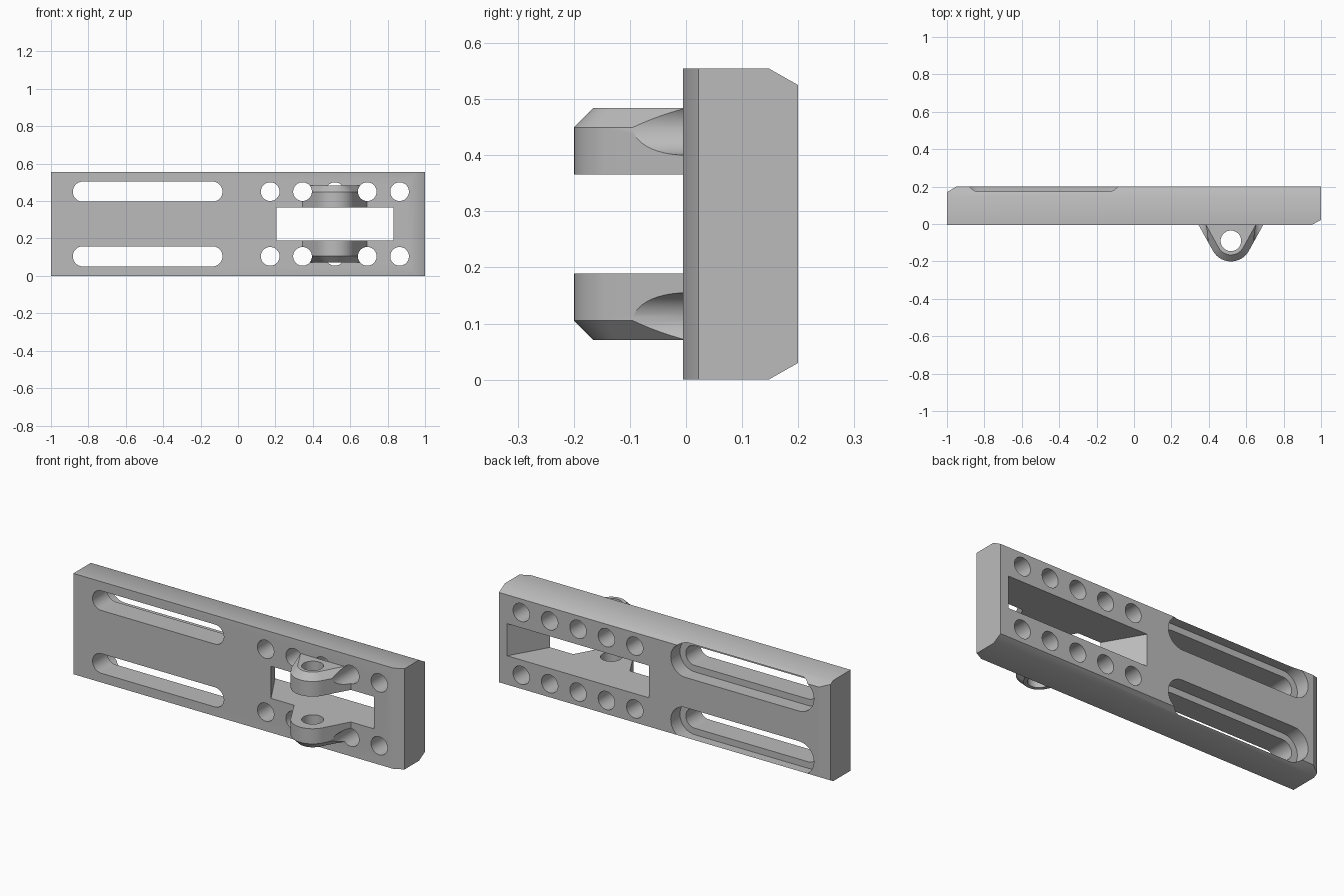
import bpy, bmesh
from math import cos, sin, pi, radians
from mathutils import Vector

if "Cube" in bpy.data.objects:
    bpy.data.objects.remove(bpy.data.objects["Cube"])

HEIGHT, FRONT, BACK = 0.555, -0.005, 0.2
MID = HEIGHT / 2
ROWS = (MID - 0.173, MID + 0.173)      # heights of the two hole rows
PIVOT_X, PIVOT_Y = 0.518, -0.09
PITCH = 0.173

grey = bpy.data.materials.new("mid grey")
grey.use_nodes = True
colour = (0.5, 0.5, 0.5, 1)
grey.diffuse_color = colour
grey.node_tree.nodes["Principled BSDF"].inputs["Base Color"].default_value = colour


def loft(name, rings):
    """Solid skinned through rings of equal point count."""
    bm = bmesh.new()
    loops = [[bm.verts.new(p) for p in ring] for ring in rings]
    for a, b in zip(loops, loops[1:]):
        for i in range(len(a)):
            j = (i + 1) % len(a)
            bm.faces.new((a[i], a[j], b[j], b[i]))
    bm.faces.new(loops[0])
    bm.faces.new(loops[-1])
    bmesh.ops.recalc_face_normals(bm, faces=bm.faces)
    mesh = bpy.data.meshes.new(name)
    bm.to_mesh(mesh)
    bm.free()
    mesh.materials.append(grey)
    obj = bpy.data.objects.new(name, mesh)
    bpy.context.collection.objects.link(obj)
    return obj


def slot_outline(x0, x1, z, r, n=24):
    """Rounded slot; a circle when both centres match."""
    pts = []
    for cx, start in ((x1, -pi / 2), (x0, pi / 2)):
        for i in range(n + (x0 != x1)):
            a = start + pi * i / n
            pts.append((cx + r * cos(a), z + r * sin(a)))
    return pts


def slot_cutter(x0, x1, z, r, y0, y1):
    outline = slot_outline(x0, x1, z, r)
    return loft("cutter", [[(x, y, h) for x, h in outline] for y in (y0, y1)])


def cut(obj, cutters):
    for c in cutters:
        c.hide_render = True
        mod = obj.modifiers.new("cut", "BOOLEAN")
        mod.operation, mod.solver, mod.object = "DIFFERENCE", "EXACT", c
        bpy.context.view_layer.objects.active = obj
        bpy.ops.object.modifier_apply(modifier=mod.name)
        bpy.data.objects.remove(c)


def smooth(obj):
    bpy.ops.object.select_all(action="DESELECT")
    obj.select_set(True)
    bpy.context.view_layer.objects.active = obj
    bpy.ops.object.shade_smooth_by_angle(angle=radians(30))


# Plate with bevelled front right and back left ends
profile = [(-1, FRONT), (0.95, FRONT), (1, 0.022), (1, BACK), (-0.95, BACK), (-1, 0.17)]
plate = loft("plate", [[(x, y, z) for x, y in profile] for z in (0, HEIGHT)])

# Bevels along the back top and bottom edges
bm = bmesh.new()
bm.from_mesh(plate.data)
for side in (-1, 1):
    result = bmesh.ops.bisect_plane(
        bm, geom=bm.verts[:] + bm.edges[:] + bm.faces[:], clear_outer=True,
        plane_co=Vector((0, BACK, MID + side * (MID - 0.03))),
        plane_no=Vector((0, 0.03, side * 0.053)).normalized())
    rim = [e for e in result["geom_cut"] if isinstance(e, bmesh.types.BMEdge)]
    bmesh.ops.contextual_create(bm, geom=rim)
bmesh.ops.recalc_face_normals(bm, faces=bm.faces)
bm.to_mesh(plate.data)
bm.free()

# Bolt holes, long slots and their wider recesses on the back
cutters = []
for z in ROWS:
    for i in range(-2, 3):
        x = PIVOT_X + i * PITCH
        cutters.append(slot_cutter(x, x, z, 0.05, -0.1, 0.3))
    cutters.append(slot_cutter(-0.829, -0.137, z, 0.054, -0.1, 0.3))
    cutters.append(slot_cutter(-0.829, -0.137, z, 0.09, 0.12, 0.3))

# Window flaring towards the back
rings = []
for y in (-0.1, 0.3):
    half = 0.313 + 0.58 * (y - FRONT)
    rings.append([(PIVOT_X + sx * half, y, MID + sz * 0.0885)
                  for sx, sz in ((-1, -1), (1, -1), (1, 1), (-1, 1))])
cutters.append(loft("cutter", rings))
cut(plate, cutters)
smooth(plate)


def lug_ring(radius, z):
    """Rounded nose with straight flanks spreading to the plate."""
    tilt, depth = radians(29), FRONT - PIVOT_Y
    foot = (radius + depth * sin(tilt)) / cos(tilt)
    pts = [(foot, depth)]
    for i in range(25):
        a = -tilt - (pi - 2 * tilt) * i / 24
        pts.append((radius * cos(a), radius * sin(a)))
    pts.append((-foot, depth))
    return [(PIVOT_X + x, PIVOT_Y + y, z) for x, y in pts]


# Pair of pivot lugs, bevelled on their outer sides
for side, label in ((1, "upper_lug"), (-1, "lower_lug")):
    lug = loft(label, [lug_ring(r, MID + side * h)
                       for r, h in ((0.11, 0.0885), (0.11, 0.172), (0.075, 0.207))])
    # Pin hole
    circle = slot_outline(PIVOT_X, PIVOT_X, PIVOT_Y, 0.055)
    cutters = [loft("cutter", [[(x, y, z) for x, y in circle] for z in (-0.1, 0.7)])]
    # Clearance for the neighbouring bolt holes
    for i in (-1, 1):
        x = PIVOT_X + i * PITCH
        cutters.append(slot_cutter(x, x, MID + side * 0.173, 0.05, -0.3, 0.1))
    cut(lug, cutters)
    smooth(lug)
